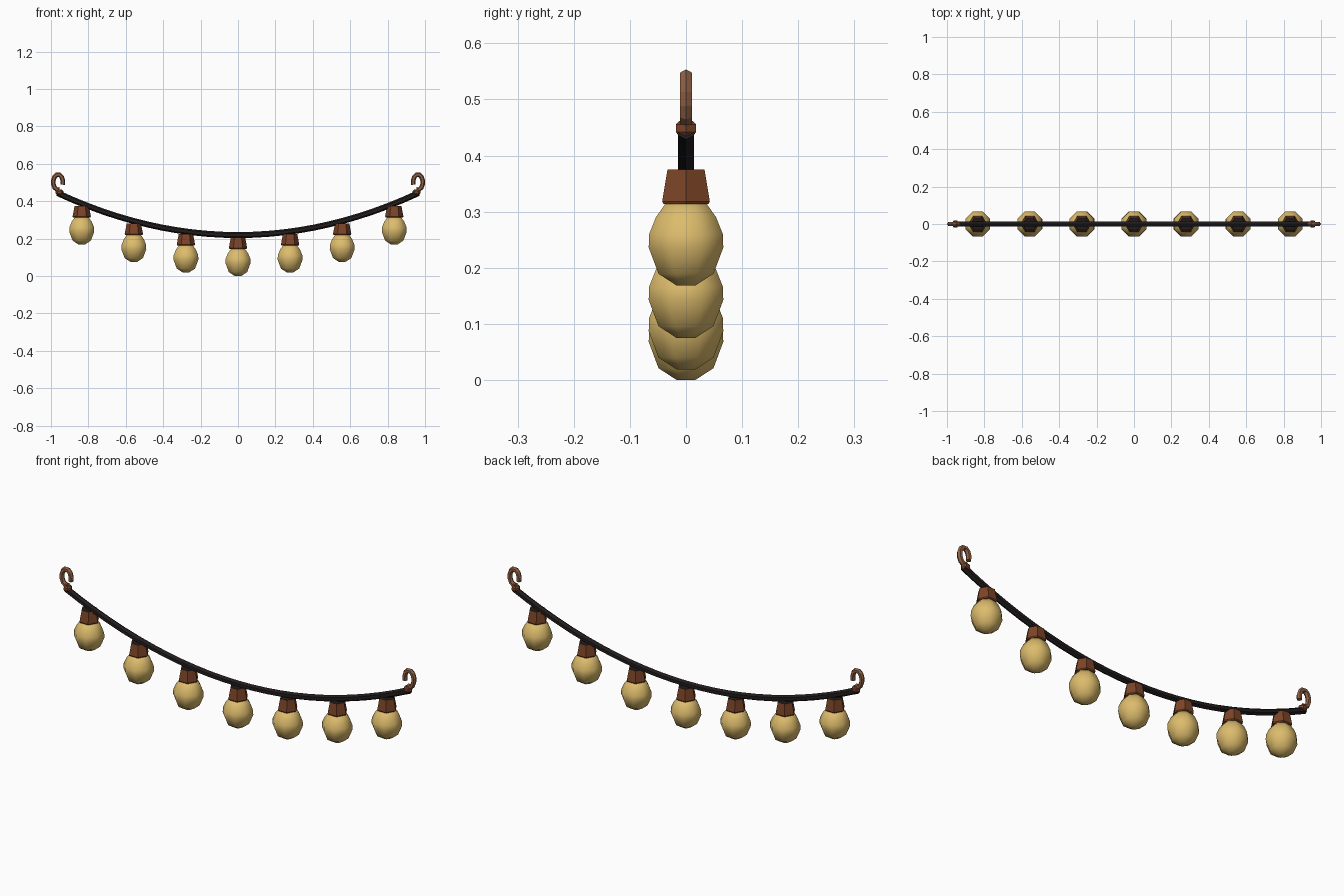
import bpy, bmesh, math
from mathutils import Vector

cube = bpy.data.objects.get("Cube")
if cube:
    bpy.data.objects.remove(cube, do_unlink=True)


def material(name, rgb):
    m = bpy.data.materials.new(name)
    m.use_nodes = True
    m.diffuse_color = (*rgb, 1)
    m.node_tree.nodes["Principled BSDF"].inputs["Base Color"].default_value = (*rgb, 1)
    return m


GLASS = material("warm_glass", (0.72, 0.50, 0.15))
RUST = material("rust_brown", (0.20, 0.058, 0.020))
COPPER = material("copper", (0.27, 0.115, 0.055))
BLACK = material("black_rubber", (0.016, 0.012, 0.012))


def sag(x):
    return 0.219 + 0.241 * x * x


def finish(name, bm, mats, smooth=False):
    bmesh.ops.recalc_face_normals(bm, faces=bm.faces)
    mesh = bpy.data.meshes.new(name)
    bm.to_mesh(mesh)
    bm.free()
    for m in mats:
        mesh.materials.append(m)
    for p in mesh.polygons:
        p.use_smooth = smooth
    ob = bpy.data.objects.new(name, mesh)
    bpy.context.collection.objects.link(ob)
    return ob


def skin(bm, rings):
    """Bridge successive rings of points and cap both ends."""
    loops = [[bm.verts.new(p) for p in ring] for ring in rings]
    for a, b in zip(loops, loops[1:]):
        for i in range(len(a)):
            j = (i + 1) % len(a)
            bm.faces.new((a[i], a[j], b[j], b[i]))
    return bm.faces.new(loops[0]), bm.faces.new(loops[-1])


def lathe(name, profile, sides, mats, pos, smooth=False, turn=0.0):
    bm = bmesh.new()
    angles = [turn + math.tau * i / sides for i in range(sides)]
    caps = skin(bm, [[(pos[0] + r * math.cos(a), pos[1] + r * math.sin(a), pos[2] + z)
                      for a in angles] for r, z in profile])
    caps[-1].material_index = len(mats) - 1
    return finish(name, bm, mats, smooth)


def tube(name, path, radius, sides, mat):
    """Sweep a polygon along a path lying in the xz plane."""
    bm = bmesh.new()
    pts = [Vector((x, 0, z)) for x, z in path]
    rings = []
    for i, p in enumerate(pts):
        t = (pts[min(i + 1, len(pts) - 1)] - pts[max(i - 1, 0)]).normalized()
        n = Vector((-t.z, 0, t.x))
        rings.append([p + radius * (math.cos(a) * n + math.sin(a) * Vector((0, 1, 0)))
                      for a in (math.tau * k / sides for k in range(sides))])
    skin(bm, rings)
    return finish(name, bm, [mat])


# Sagging cable
tube("cable", [(x, sag(x)) for x in (-0.965 + 1.93 * i / 24 for i in range(25))],
     0.016, 6, BLACK)

# Bulbs with tapered sockets
SOCKET = [(0.046, 0.145), (0.049, 0.150), (0.038, 0.207)]
BULB = [(0.018, 0.0), (0.053, 0.021), (0.072, 0.068), (0.071, 0.092),
        (0.058, 0.122), (0.038, 0.148)]
for i in range(7):
    x = (i - 3) * 0.2785
    base = (x, 0, sag(x) - 0.219)
    lathe(f"socket_{i + 1}", SOCKET, 6, [RUST, BLACK], base)
    lathe(f"bulb_{i + 1}", BULB, 8, [GLASS], base, smooth=True, turn=math.pi / 8)

# End hooks: open loop above a small collar
for side, label in ((1, "left"), (-1, "right")):
    loop = [(side * (0.962 + 0.026 * math.cos(a)), 0.502 + 0.041 * math.sin(a))
            for a in (math.radians(-110 + 310 * k / 10) for k in range(11))]
    tube(f"{label}_hook", loop, 0.0125, 6, COPPER)
    lathe(f"{label}_collar", [(0.014, 0.0), (0.021, 0.008), (0.021, 0.021), (0.014, 0.028)],
          6, [RUST], (side * 0.955, 0, 0.434))
